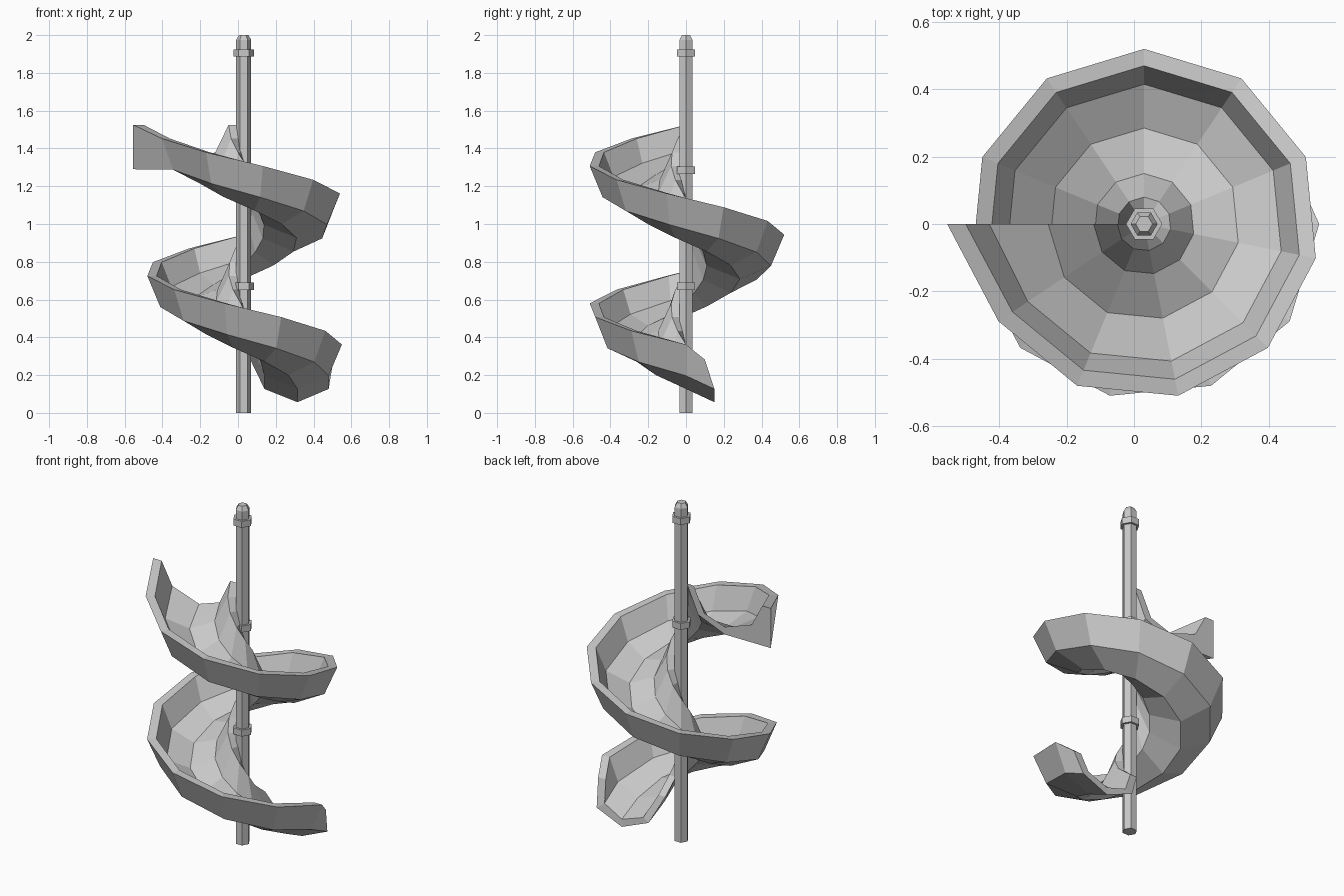
import bpy
import bmesh
from math import cos, sin, radians
from mathutils import Vector

cube = bpy.data.objects.get("Cube")
if cube:
    bpy.data.objects.remove(cube)

grey = bpy.data.materials.new("plain_grey")
grey.use_nodes = True
grey.diffuse_color = (0.58, 0.58, 0.58, 1)
grey.node_tree.nodes["Principled BSDF"].inputs["Base Color"].default_value = grey.diffuse_color

POLE_X = 0.03
STEPS = 16
TURN = radians(540 / STEPS)
DROP = 0.0727
TOP = 1.525


def make_object(name, bm):
    bmesh.ops.recalc_face_normals(bm, faces=bm.faces)
    mesh = bpy.data.meshes.new(name)
    bm.to_mesh(mesh)
    bm.free()
    mesh.materials.append(grey)
    obj = bpy.data.objects.new(name, mesh)
    bpy.context.collection.objects.link(obj)
    return obj


def hex_prism(name, z0, z1, r0, r1):
    """Six-sided prism or taper around the pole axis."""
    bm = bmesh.new()
    rings = [[bm.verts.new((POLE_X + r * cos(radians(60 * i)), r * sin(radians(60 * i)), z))
              for i in range(6)] for r, z in ((r0, z0), (r1, z1))]
    bm.faces.new(rings[0])
    bm.faces.new(rings[1])
    for i in range(6):
        j = (i + 1) % 6
        bm.faces.new((rings[0][i], rings[0][j], rings[1][j], rings[1][i]))
    return make_object(name, bm)


# Pole with rounded tip and collars
hex_prism("pole", 0, 1.975, 0.04, 0.04)
hex_prism("pole_tip", 1.975, 2.0, 0.04, 0.025)
for part, z in (("lower", 0.67), ("middle", 1.285), ("upper", 1.905)):
    hex_prism(part + "_collar", z - 0.019, z + 0.019, 0.054, 0.054)

# Trough section: radius and height relative to the rim, outer rim first
section = [(0.52, 0), (0.47, 0), (0.415, -0.13), (0.285, -0.19), (0.15, -0.145),
           (0.08, 0), (0.035, 0), (0.11, -0.165), (0.285, -0.235), (0.45, -0.165)]

# Entry section flares to an upright outer side
entry = list(section)
entry[0], entry[1], entry[2] = (0.585, 0), (0.53, 0), (0.46, -0.13)
entry[9] = (0.585, -0.235)


def place(profile, step):
    a = radians(180) + TURN * step
    return [Vector((POLE_X + r * cos(a), r * sin(a), TOP - DROP * step + h)) for r, h in profile]


rings = [place(entry if n == 0 else section, n) for n in range(STEPS + 1)]

# Short exit lip, leaning forward at the floor
lip = []
for (r, h), p in zip(section, rings[-1]):
    low = min(1, -h / 0.165)
    pull = 0.045 * (1 - low) if r > 0.4 else 0
    lip.append(p + Vector((-pull, 0.10 + 0.05 * low, -0.08 + 0.01 * low)))
rings.append(lip)

# Spiral trough skin
bm = bmesh.new()
rows = [[bm.verts.new(p) for p in ring] for ring in rings]
count = len(section)
for a, b in zip(rows, rows[1:]):
    for i in range(count):
        j = (i + 1) % count
        bm.faces.new((a[i], a[j], b[j], b[i]))

# Closed ends
for row in (rows[0], rows[-1]):
    for quad in ((0, 1, 2, 9), (2, 3, 8, 9), (3, 4, 7, 8), (4, 5, 6, 7)):
        bm.faces.new([row[i] for i in quad])
make_object("spiral_slide", bm)
